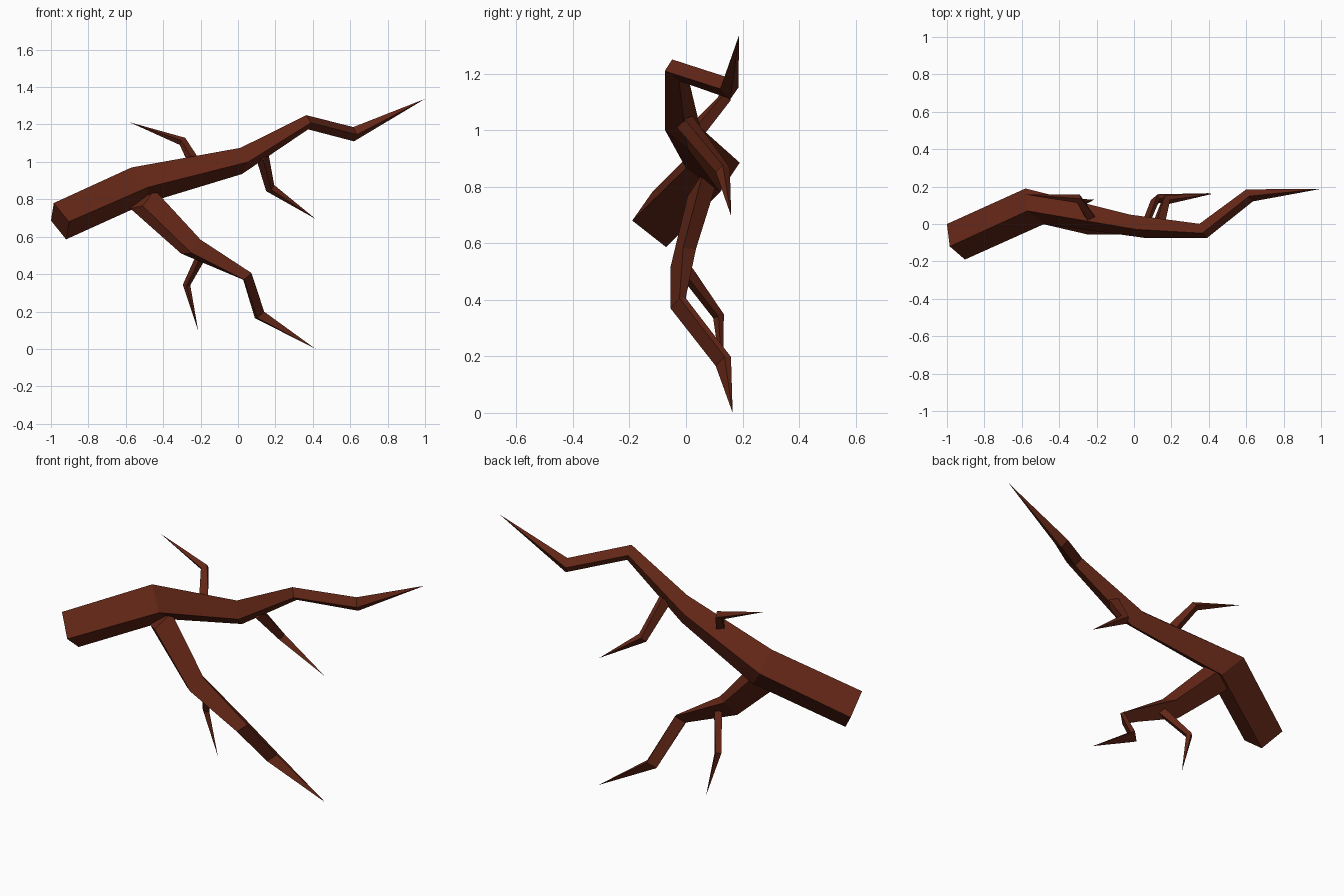
import bpy, bmesh
from mathutils import Vector

if "Cube" in bpy.data.objects:
    bpy.data.objects.remove(bpy.data.objects["Cube"])

bark = bpy.data.materials.new("bark")
bark.diffuse_color = (0.12, 0.019, 0.008, 1)
bark.use_nodes = True
bark.node_tree.nodes["Principled BSDF"].inputs["Base Color"].default_value = bark.diffuse_color


def limb(name, rings, tip):
    """Four-sided limb: each ring is (centre, half diagonal u, half diagonal v)."""
    bm = bmesh.new()
    loops = []
    for c, u, v in rings:
        c, u, v = Vector(c), Vector(u), Vector(v)
        loops.append([bm.verts.new(p) for p in (c + u, c + v, c - u, c - v)])
    end = bm.verts.new(tip)
    bm.faces.new(loops[0])
    for a, b in zip(loops, loops[1:]):
        for i in range(4):
            j = (i + 1) % 4
            bm.faces.new((a[i], a[j], b[j], b[i]))
    for i in range(4):
        bm.faces.new((loops[-1][i], loops[-1][(i + 1) % 4], end))
    bmesh.ops.recalc_face_normals(bm, faces=bm.faces)
    mesh = bpy.data.meshes.new(name)
    bm.to_mesh(mesh)
    bm.free()
    mesh.materials.append(bark)
    ob = bpy.data.objects.new(name, mesh)
    bpy.context.collection.objects.link(ob)


def twig(name, base, elbow, tip, r0, r1):
    """Small two-part twig whose square section faces along its first part."""
    d = (Vector(elbow) - Vector(base)).normalized()
    d2 = (Vector(tip) - Vector(elbow)).normalized()
    rings = []
    for c, r, ax in ((base, r0, d), (elbow, r1, (d + d2).normalized())):
        u = ax.cross(Vector((0, 1, 0))).normalized()
        rings.append((c, u * r, ax.cross(u) * r))
    limb(name, rings, tip)


# main branch
limb("main_branch", [
    ((-0.952, -0.095, 0.683), (-0.033, -0.025, 0.097), (0.048, -0.095, -0.003)),
    ((-0.53, 0.095, 0.875), (-0.04, -0.025, 0.095), (0.05, -0.095, -0.01)),
    ((0.017, -0.012, 1.005), (-0.004, -0.017, 0.07), (0.038, -0.062, -0.005)),
    ((0.37, -0.037, 1.212), (-0.005, -0.012, 0.038), (0.02, -0.038, -0.003)),
    ((0.618, 0.153, 1.148), (-0.002, -0.004, 0.038), (0.018, -0.032, -0.002)),
], (1.0, 0.188, 1.337))

# lower fork
limb("lower_branch", [
    ((-0.51, 0.06, 0.80), (0.065, 0.0, 0.05), (0.0, -0.055, -0.035)),
    ((-0.252, -0.01, 0.547), (0.052, 0.0, 0.037), (0.0, -0.045, -0.032)),
    ((0.05, -0.028, 0.388), (0.022, 0.005, 0.018), (-0.018, -0.027, -0.018)),
    ((0.115, 0.132, 0.182), (0.025, 0.004, 0.017), (-0.012, -0.027, -0.016)),
], (0.415, 0.165, 0.0))

# twigs
twig("upper_twig", (-0.23, 0.03, 0.99), (-0.297, 0.135, 1.11), (-0.58, 0.157, 1.212), 0.032, 0.024)
twig("right_twig", (0.13, -0.005, 1.03), (0.172, 0.13, 0.86), (0.415, 0.16, 0.695), 0.035, 0.027)
twig("lower_twig", (-0.195, 0.0, 0.50), (-0.275, 0.115, 0.342), (-0.213, 0.13, 0.098), 0.027, 0.02)
